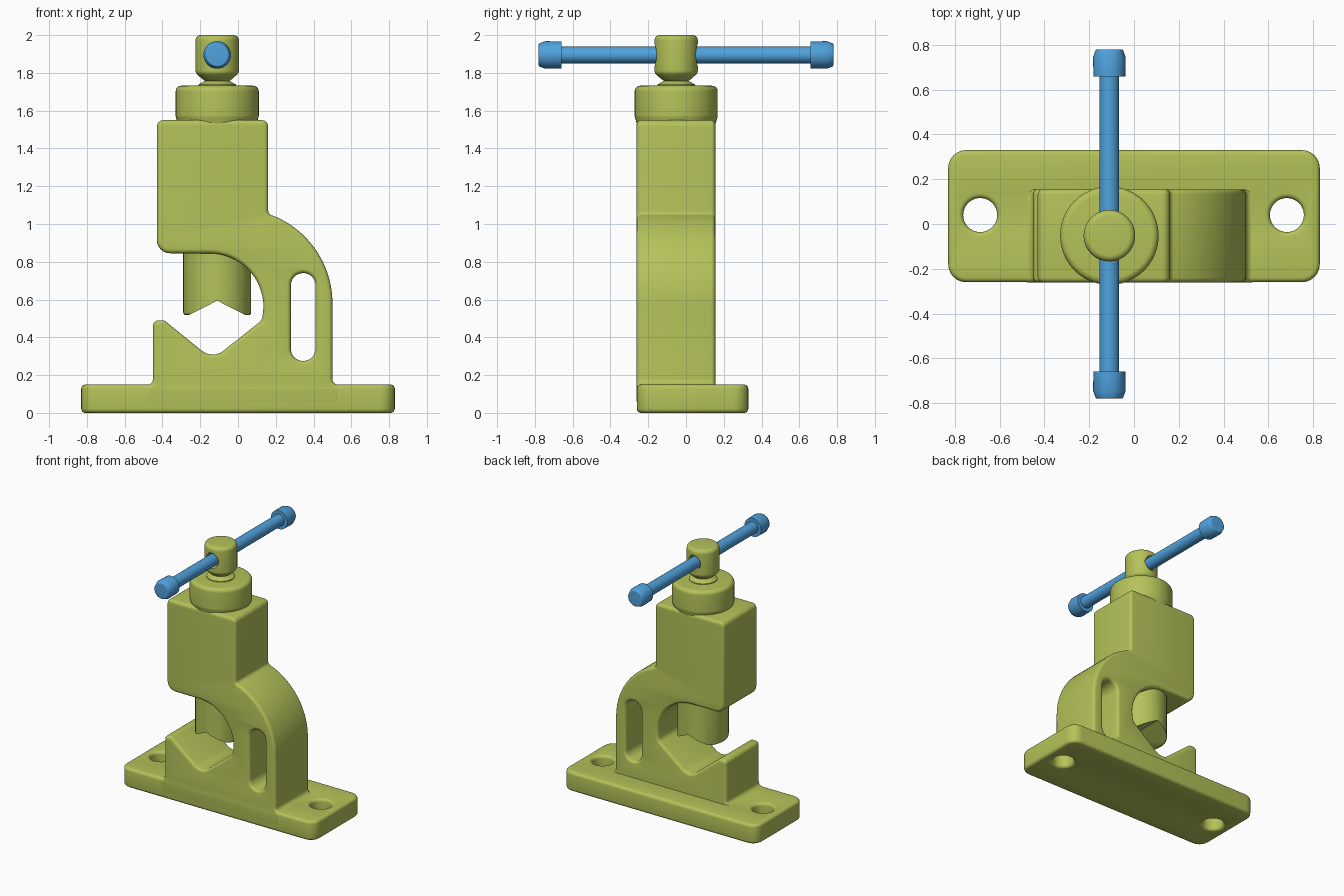
import bpy, bmesh, math
from mathutils import Vector, Matrix

if "Cube" in bpy.data.objects:
    bpy.data.objects.remove(bpy.data.objects["Cube"])


def material(name, rgb):
    m = bpy.data.materials.new(name)
    m.diffuse_color = (*rgb, 1)
    m.use_nodes = True
    m.node_tree.nodes["Principled BSDF"].inputs["Base Color"].default_value = m.diffuse_color
    return m


GREEN = material("green_paint", (0.46, 0.54, 0.10))
BLUE = material("blue_paint", (0.08, 0.36, 0.72))


def rounded(points, closed=True, seg=6):
    """Points are (a, b) or (a, b, radius); corners with a radius become arcs."""
    out, n = [], len(points)
    for i, p in enumerate(points):
        c = Vector(p[:2])
        if len(p) < 3 or (not closed and i in (0, n - 1)):
            out.append(c)
            continue
        u = (Vector(points[i - 1][:2]) - c).normalized()
        v = (Vector(points[(i + 1) % n][:2]) - c).normalized()
        half, r = u.angle(v) / 2, p[2]
        t = r / math.tan(half)
        mid = c + (u + v).normalized() * (r / math.sin(half))
        a, b = c + u * t - mid, c + v * t - mid
        sweep = math.pi - 2 * half
        for k in range(seg + 1):
            f = k / seg
            out.append(mid + (a * math.sin((1 - f) * sweep) + b * math.sin(f * sweep)) / math.sin(sweep))
    return out


def arc(cx, cy, r, a0, a1, n):
    return [(cx + r * math.cos(math.radians(a0 + (a1 - a0) * k / n)),
             cy + r * math.sin(math.radians(a0 + (a1 - a0) * k / n))) for k in range(n + 1)]


def finish(ob, mat):
    bm = bmesh.new()
    bm.from_mesh(ob.data)
    bmesh.ops.remove_doubles(bm, verts=bm.verts, dist=1e-5)
    bmesh.ops.recalc_face_normals(bm, faces=bm.faces)
    bm.to_mesh(ob.data)
    bm.free()
    ob.data.materials.clear()
    ob.data.materials.append(mat)
    smooth(ob)
    return ob


def activate(ob):
    bpy.ops.object.select_all(action='DESELECT')
    ob.select_set(True)
    bpy.context.view_layer.objects.active = ob


def smooth(ob):
    activate(ob)
    bpy.ops.object.shade_smooth_by_angle(angle=math.radians(35))


def plate(name, loops, depth, bevel, loc, upright, mat=GREEN):
    """Filled outline (extra loops are holes) given thickness and rounded rims."""
    cu = bpy.data.curves.new(name, 'CURVE')
    cu.dimensions, cu.fill_mode = '2D', 'BOTH'
    cu.extrude = depth / 2 - bevel
    cu.bevel_depth, cu.bevel_resolution, cu.offset = bevel, 3, -bevel
    for loop in loops:
        s = cu.splines.new('POLY')
        s.points.add(len(loop) - 1)
        for sp, p in zip(s.points, loop):
            sp.co = (p[0], p[1], 0, 1)
        s.use_cyclic_u = True
    ob = bpy.data.objects.new(name, cu)
    bpy.context.collection.objects.link(ob)
    ob.location = loc
    if upright:
        ob.rotation_euler.x = math.pi / 2
    activate(ob)
    bpy.ops.object.convert(target='MESH')
    return finish(bpy.context.view_layer.objects.active, mat)


def lathe(name, profile, loc, along_y=False, mat=GREEN, steps=48):
    pts = rounded(profile, closed=False)
    bm = bmesh.new()
    vs = [bm.verts.new((p[0], 0, p[1])) for p in pts]
    es = [bm.edges.new(e) for e in zip(vs, vs[1:])]
    bmesh.ops.spin(bm, geom=vs + es, cent=(0, 0, 0), axis=(0, 0, 1),
                   angle=2 * math.pi, steps=steps)
    if along_y:
        bmesh.ops.transform(bm, matrix=Matrix.Rotation(math.pi / 2, 4, 'X'), verts=bm.verts)
    me = bpy.data.meshes.new(name)
    bm.to_mesh(me)
    bm.free()
    ob = bpy.data.objects.new(name, me)
    bpy.context.collection.objects.link(ob)
    ob.location = loc
    return finish(ob, mat)


def cut(ob, cutter):
    m = ob.modifiers.new("cut", 'BOOLEAN')
    m.operation, m.object, m.solver = 'DIFFERENCE', cutter, 'EXACT'
    activate(ob)
    bpy.ops.object.modifier_apply(modifier=m.name)
    bpy.data.objects.remove(cutter)
    smooth(ob)


AX, AY = -0.11, -0.052   # screw axis

# Base plate with two bolt holes
base = rounded([(-0.83, -0.26, 0.08), (0.83, -0.26, 0.08), (0.83, 0.33, 0.08), (-0.83, 0.33, 0.08)])
holes = [arc(x, 0.04, 0.076, 0, 348.75, 31) for x in (-0.687, 0.683)]
plate("base_plate", [base] + holes, 0.15, 0.022, (0, 0, 0.075), False)

# Frame: V block, curved arm and screw housing in one outline, with a slot
outline = rounded([(-0.49, 0.04), (-0.49, 0.149), (-0.45, 0.149, 0.03),
                   (-0.45, 0.49, 0.03), (-0.39, 0.49, 0.03), (-0.135, 0.283, 0.09),
                   (0.128, 0.492, 0.05)]
                  + arc(-0.15, 0.56, 0.285, 0, 90, 16)
                  + [(-0.43, 0.845, 0.07), (-0.43, 1.55, 0.035), (0.16, 1.55, 0.035),
                     (0.16, 1.052, 0.025)]
                  + arc(0, 0.58, 0.5, 67, 0, 18)
                  + [(0.5, 0.149, 0.03), (0.54, 0.149), (0.54, 0.04)])
slot = rounded([(0.28, 0.275, 0.064), (0.41, 0.275, 0.064), (0.41, 0.74, 0.064), (0.28, 0.74, 0.064)], seg=8)
plate("frame", [outline, slot], 0.416, 0.022, (0, -0.053, 0), True)

# Collar on top of the housing
lathe("collar", [(0, 1.5), (0.2, 1.5), (0.208, 1.53), (0.22, 1.57, 0.03),
                 (0.22, 1.732, 0.03), (0, 1.732)], (AX, AY, 0))

# Screw head with a flared cross hole
head = lathe("screw_head", [(0, 1.70), (0.10, 1.70), (0.10, 1.738), (0.065, 1.758), (0.08, 1.768),
                            (0.115, 1.80, 0.03), (0.115, 2.0, 0.028), (0, 2.0)], (AX, AY, 0))
flare = [(0.07, 0.125), (0.052, 0.106), (0.044, 0.08)]
cut(head, lathe("hole_cutter", [(0, -0.125)] + [(r, -z) for r, z in flare] + flare[::-1]
                + [(0, 0.125)], (AX, AY, 1.895), True))

# Sliding jaw: cylinder with an inverted V notch
jaw = lathe("sliding_jaw", [(0, 0.518), (0.18, 0.518, 0.014), (0.18, 0.9), (0, 0.9)], (AX, AY, 0))
cut(jaw, plate("notch_cutter", [[(-0.29, 0.502), (0.07, 0.502), (AX, 0.594)]],
               0.6, 0, (0, AY, 0), True))

# Handle bar and its end knobs
lathe("handle_bar", [(0, -0.70), (0.044, -0.70), (0.044, 0.70), (0, 0.70)], (AX, 0, 1.895), True, BLUE, 32)
for side, name in ((1, "back_knob"), (-1, "front_knob")):
    lathe(name, [(0, -side * 0.66), (0.071, -side * 0.66), (0.073, -side * 0.745),
                 (0.06, -side * 0.78, 0.008), (0, -side * 0.78)], (AX, 0, 1.895), True, BLUE, 32)
